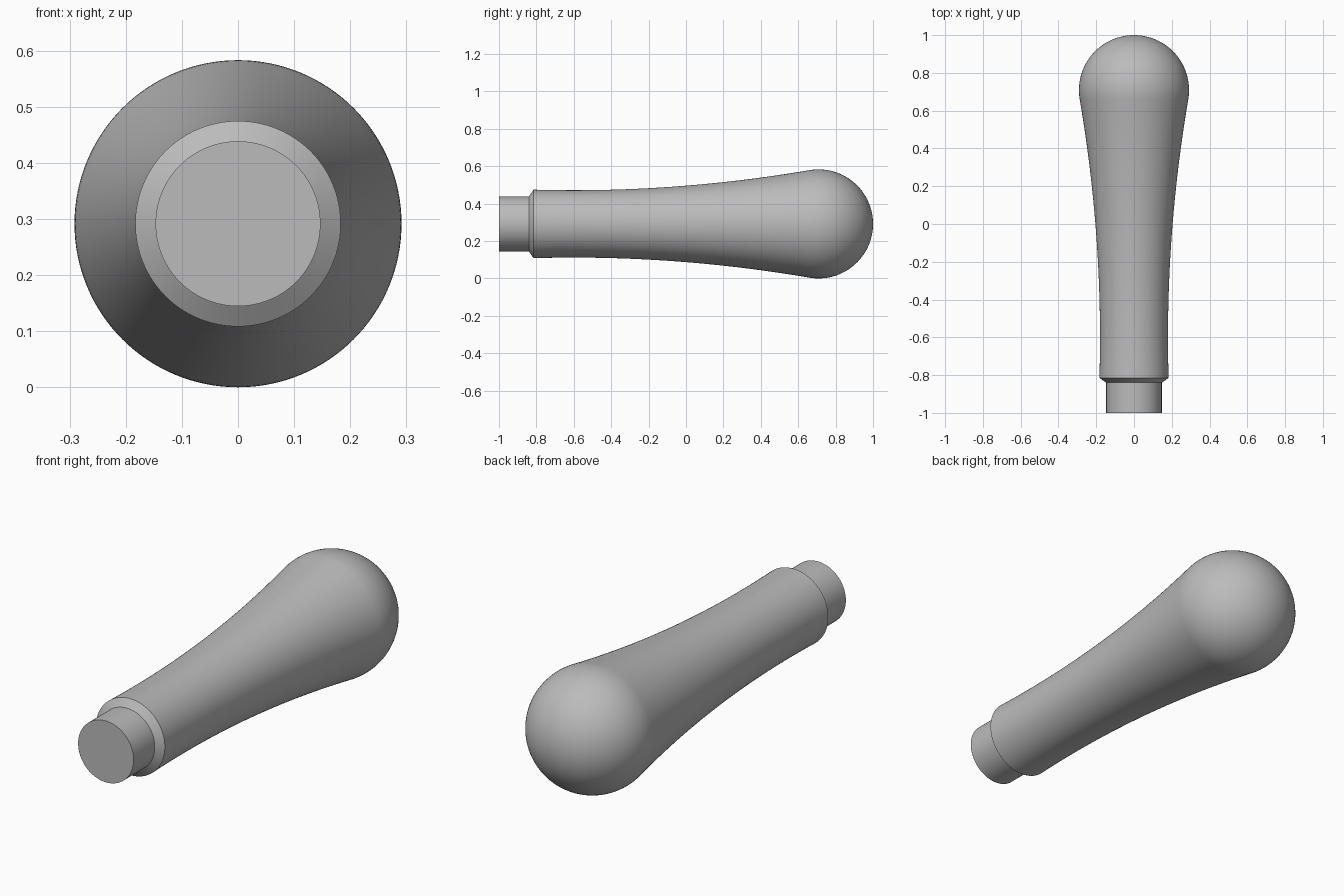
import bpy, bmesh, math
from mathutils import Vector

cube = bpy.data.objects.get("Cube")
if cube:
    bpy.data.objects.remove(cube, do_unlink=True)

SIDES = 128
KNOB_R = 0.2915
KNOB_Y = 1 - KNOB_R
WAIST_Y, WAIST_R = -0.6, 0.18
TANGENT = math.radians(10)          # slope where the grip meets the knob

# Plain grey material
grey = bpy.data.materials.new("plain grey")
grey.use_nodes = True
color = (0.5, 0.5, 0.5, 1)
grey.diffuse_color = color
grey.node_tree.nodes["Principled BSDF"].inputs["Base Color"].default_value = color

# Profile as (position along handle, radius): tenon and chamfered shoulder
profile = [(-1, 0.147), (-0.84, 0.147)]

# Gently flared grip, running from the shoulder to the knob
start = -0.815
end = KNOB_Y - KNOB_R * math.sin(TANGENT)
end_r = KNOB_R * math.cos(TANGENT)
flare = (end_r - WAIST_R) / (end - WAIST_Y) ** 2
for i in range(32):
    y = start + (end - start) * i / 32
    profile.append((y, WAIST_R + flare * (y - WAIST_Y) ** 2))

# Round knob, tangent to the grip and closing on the axis
for i in range(33):
    a = -TANGENT + (math.pi / 2 + TANGENT) * i / 32
    profile.append((KNOB_Y + KNOB_R * math.sin(a), KNOB_R * math.cos(a)))

# Turn the profile around the handle axis
bm = bmesh.new()
verts = [bm.verts.new((0, y, r)) for y, r in profile]
edges = [bm.edges.new(pair) for pair in zip(verts, verts[1:])]
bmesh.ops.spin(bm, geom=verts + edges, cent=(0, 0, 0), axis=(0, 1, 0),
               angle=math.tau, steps=SIDES, use_merge=False)
bmesh.ops.remove_doubles(bm, verts=bm.verts[:], dist=0.0001)

# Flat end of the tenon
rim = [e for e in bm.edges if e.is_boundary]
bmesh.ops.contextual_create(bm, geom=rim)
bmesh.ops.recalc_face_normals(bm, faces=bm.faces[:])
bmesh.ops.translate(bm, verts=bm.verts[:], vec=Vector((0, 0, KNOB_R)))

mesh = bpy.data.meshes.new("handle")
bm.to_mesh(mesh)
bm.free()
mesh.materials.append(grey)
handle = bpy.data.objects.new("handle", mesh)
bpy.context.collection.objects.link(handle)

# Smooth turned surfaces, crisp shoulder and tenon edges
bpy.context.view_layer.objects.active = handle
handle.select_set(True)
bpy.ops.object.shade_smooth_by_angle(angle=math.radians(30))
